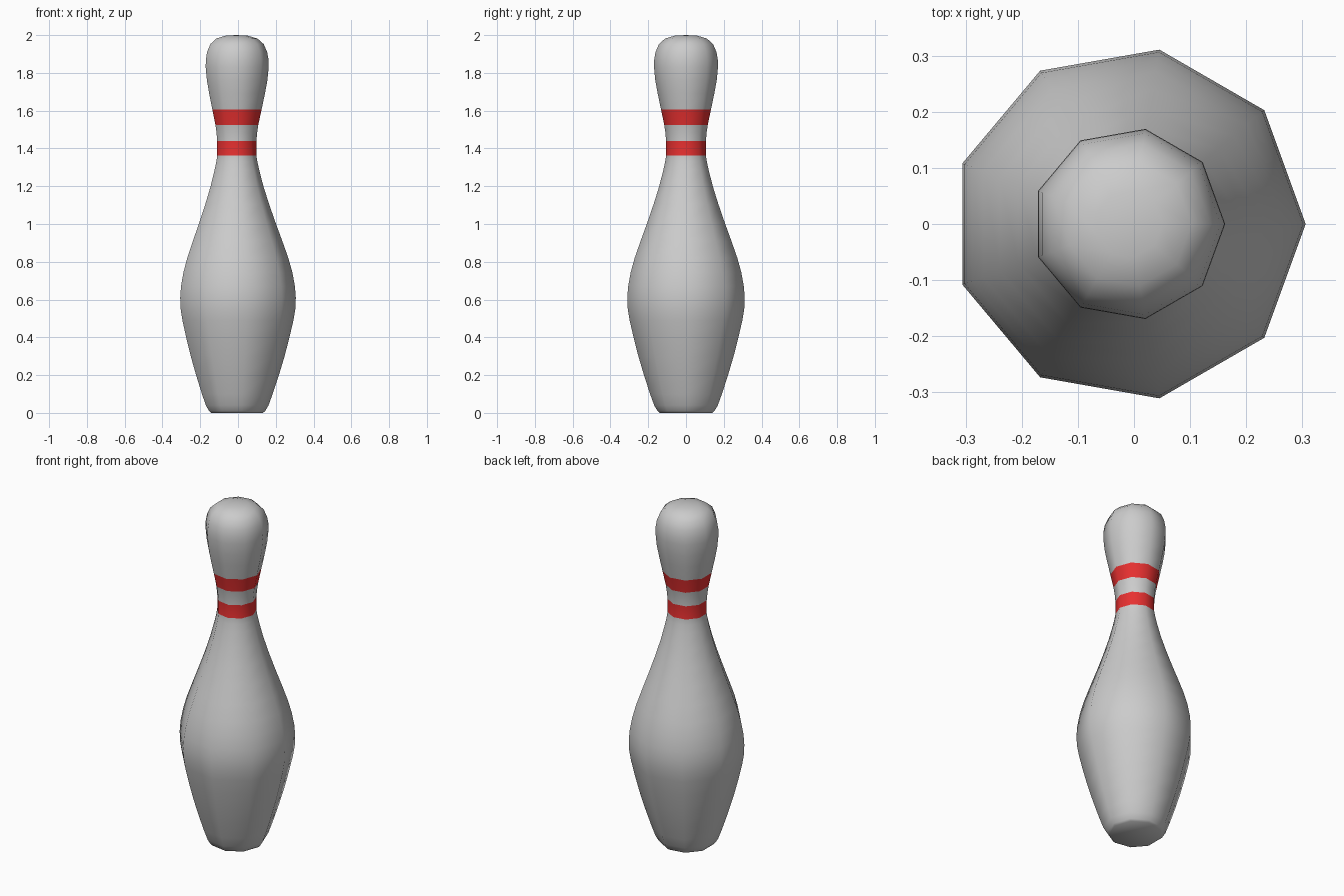
import bpy, bmesh, math

if "Cube" in bpy.data.objects:
    bpy.data.objects.remove(bpy.data.objects["Cube"])

SIDES = 9
CX = -0.0095  # nine-sided ring is offset so its bounds are centred

# profile as (radius, height)
profile = [(0.142, 0.0), (0.153, 0.01), (0.171, 0.04), (0.193, 0.1), (0.226, 0.2),
           (0.256, 0.3), (0.282, 0.4), (0.303, 0.49), (0.313, 0.55), (0.3155, 0.61),
           (0.311, 0.67), (0.297, 0.745), (0.276, 0.82), (0.244, 0.91), (0.209, 1.005),
           (0.174, 1.105), (0.144, 1.2), (0.122, 1.285), (0.112, 1.33), (0.107, 1.362),
           (0.107, 1.44), (0.111, 1.485), (0.117, 1.525), (0.134, 1.605), (0.152, 1.69),
           (0.165, 1.76), (0.172, 1.83), (0.171, 1.87), (0.164, 1.91), (0.146, 1.952),
           (0.112, 1.982), (0.06, 1.997)]
bands = [(1.362, 1.44), (1.525, 1.605)]


def material(name, colour):
    m = bpy.data.materials.new(name)
    m.diffuse_color = colour
    m.use_nodes = True
    m.node_tree.nodes["Principled BSDF"].inputs["Base Color"].default_value = m.diffuse_color
    return m


# revolve the profile
bm = bmesh.new()
rings = []
for r, z in profile:
    rings.append([bm.verts.new((CX + r * math.cos(2 * math.pi * i / SIDES),
                                r * math.sin(2 * math.pi * i / SIDES), z))
                  for i in range(SIDES)])
for k in range(len(rings) - 1):
    lo, hi = profile[k][1], profile[k + 1][1]
    red = any(a <= lo and hi <= b for a, b in bands)
    for i in range(SIDES):
        j = (i + 1) % SIDES
        f = bm.faces.new((rings[k][i], rings[k][j], rings[k + 1][j], rings[k + 1][i]))
        f.material_index = 1 if red else 0

# base and crown
bm.faces.new(rings[0][::-1])
crown = bm.verts.new((CX, 0, 2.0))
for i in range(SIDES):
    bm.faces.new((rings[-1][i], rings[-1][(i + 1) % SIDES], crown))
for f in bm.faces:
    f.smooth = True

mesh = bpy.data.meshes.new("bowling_pin")
bm.to_mesh(mesh)
bm.free()
mesh.materials.append(material("body_grey", (0.8, 0.8, 0.8, 1)))
mesh.materials.append(material("stripe_red", (0.8, 0.03, 0.03, 1)))
pin = bpy.data.objects.new("bowling_pin", mesh)
bpy.context.collection.objects.link(pin)
